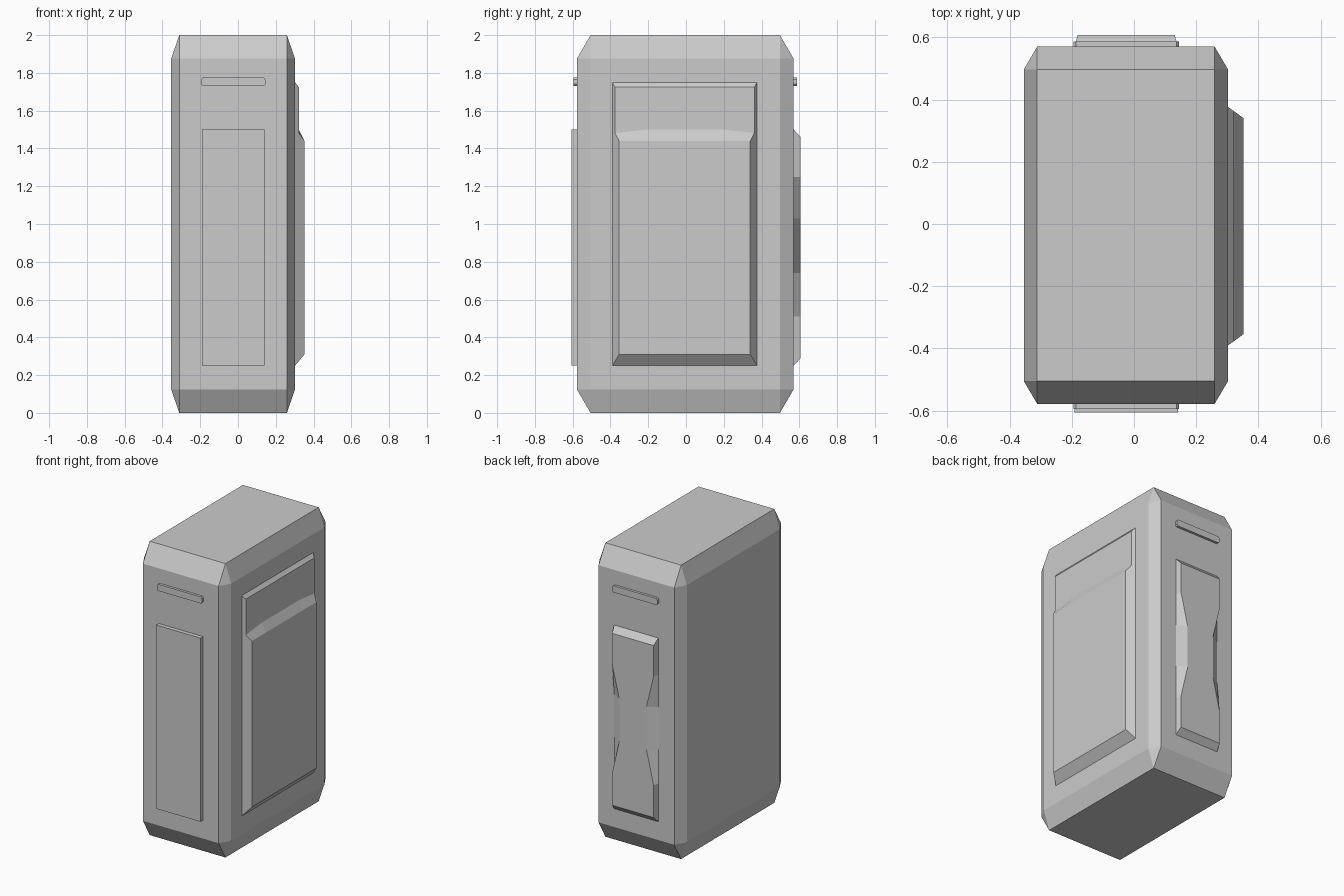
import bpy, bmesh, math
from mathutils import Vector

if "Cube" in bpy.data.objects:
    bpy.data.objects.remove(bpy.data.objects["Cube"])


def finish(bm, name):
    bmesh.ops.recalc_face_normals(bm, faces=bm.faces[:])
    bmesh.ops.dissolve_limit(bm, angle_limit=math.radians(0.3),
                             verts=bm.verts[:], edges=bm.edges[:])
    mesh = bpy.data.meshes.new(name)
    bm.to_mesh(mesh)
    bm.free()
    bpy.context.collection.objects.link(bpy.data.objects.new(name, mesh))


def panel(name, rows, place):
    """Raised panel from rows of (base z, face z, height, base half width,
    face half width, bow); place maps (across, up, height) to the model."""
    bm = bmesh.new()
    grid = []
    for zb, zf, h, wb, wf, bow in rows:
        pts = [(-wb, zb, 0), (-wf, zf, h), (-0.55 * wf, zf + bow, h),
               (0.55 * wf, zf + bow, h), (wf, zf, h), (wb, zb, 0)]
        grid.append([bm.verts.new(place(*p)) for p in pts])
    for a, b in zip(grid, grid[1:]):
        for i in range(5):
            bm.faces.new((a[i], a[i + 1], b[i + 1], b[i]))
    bm.faces.new(grid[0])
    bm.faces.new(grid[-1])
    bm.faces.new([r[0] for r in grid] + [r[-1] for r in reversed(grid)])
    finish(bm, name)


# Body: chamfered block with triangular corners
bm = bmesh.new()
center, half, cut = (-0.026, -0.004, 1.0), (0.328, 0.574, 1.0), (0.043, 0.073, 0.125)
for sx in (-1, 1):
    for sy in (-1, 1):
        for sz in (-1, 1):
            for axis in range(3):
                p = [half[i] - (0 if i == axis else cut[i]) for i in range(3)]
                bm.verts.new(Vector(center) + Vector((sx * p[0], sy * p[1], sz * p[2])))
bmesh.ops.convex_hull(bm, input=bm.verts[:])
finish(bm, "body")

CX, FRONT, BACK, RIGHT = -0.025, -0.578, 0.57, 0.302


def front(u, z, h):
    return (CX + u, FRONT - h, z)


def back(u, z, h):
    return (CX + u, BACK + h, z)


def right(u, z, h):
    return (RIGHT + h, -0.007 + u, z)


# Stepped side panel
panel("side_panel", [
    (1.75, 1.725, 0.02, 0.383, 0.369, 0),
    (1.482, 1.482, 0.02, 0.383, 0.369, 0.018),
    (1.44, 1.44, 0.05, 0.383, 0.347, 0),
    (0.25, 0.31, 0.05, 0.383, 0.347, 0)], right)

# Flat front plate
panel("front_plate", [(z, z, 0.028, 0.166, 0.166, 0) for z in (1.5, 0.25)], front)

# Back plate with sloped ends and pinched waist
panel("back_plate", [
    (1.5, 1.46, 0.037, 0.166, 0.156, 0),
    (1.25, 1.25, 0.037, 0.166, 0.156, 0),
    (1.03, 1.03, 0.037, 0.166, 0.102, 0),
    (0.74, 0.74, 0.037, 0.166, 0.102, 0),
    (0.51, 0.51, 0.037, 0.166, 0.156, 0),
    (0.25, 0.29, 0.037, 0.166, 0.156, 0)], back)

# Slim bars with chamfered ends above both plates
for name, place in (("front_bar", front), ("back_bar", back)):
    panel(name, [(z, z, 0.017, w, w, 0) for z, w in
                 ((1.775, 0.162), (1.765, 0.17), (1.74, 0.17), (1.73, 0.162))], place)
